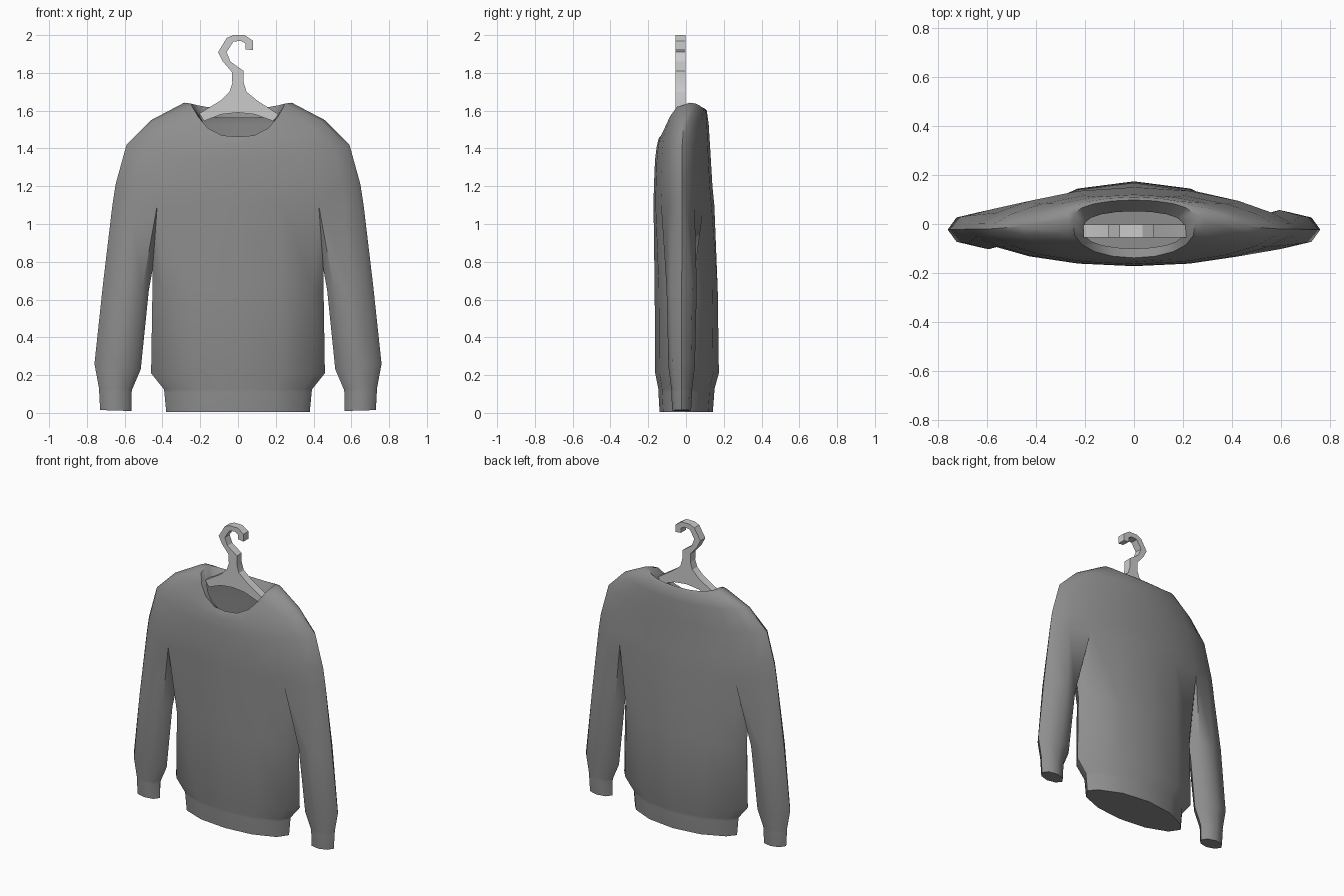
import bpy, bmesh
from math import sin, cos, radians

if "Cube" in bpy.data.objects:
    bpy.data.objects.remove(bpy.data.objects["Cube"])


def finish(bm, name, angle):
    bmesh.ops.recalc_face_normals(bm, faces=bm.faces)
    me = bpy.data.meshes.new(name)
    bm.to_mesh(me)
    bm.free()
    ob = bpy.data.objects.new(name, me)
    bpy.context.collection.objects.link(ob)
    bpy.ops.object.select_all(action='DESELECT')
    bpy.context.view_layer.objects.active = ob
    ob.select_set(True)
    bpy.ops.object.shade_smooth_by_angle(angle=radians(angle))
    return ob


def bridge(bm, a, b):
    n = len(a)
    for i in range(n):
        j = (i + 1) % n
        bm.faces.new((a[i], a[j], b[j], b[i]))


bm = bmesh.new()

# Chest, shoulders and neck: rings from armpit height up to the rolled collar
# tip x, tip y, tip z, front y, front z, back y, back z, dip power, front and back depth power
upper = [
    (.665, -.02, 1.10, -.172, 1.10, .150, 1.10, 2, 1.15, 1.5),
    (.648, -.02, 1.21, -.170, 1.20, .140, 1.20, 2, 1.15, 1.5),
    (.590, -.02, 1.42, -.164, 1.34, .128, 1.40, 2, 1.15, 1.4),
    (.460, -.01, 1.55, -.155, 1.41, .120, 1.53, 2, 1.1, 1.2),
    (.285, .02, 1.642, -.145, 1.452, .110, 1.60, 3, .8, .8),
    (.250, .01, 1.638, -.138, 1.462, .098, 1.612, 3, .7, .7),
    (.205, -.02, 1.575, -.100, 1.435, .052, 1.56, 3, .7, .7),
]
cols = [-75, -58, -40, -20, 0, 20, 40, 58, 75]
ring_angles = [(-90, 0)] + [(t, 0) for t in cols] + [(90, 0)] + [(t, 1) for t in reversed(cols)]
rings = []
for tx, ty, tz, fy, fz, by, bz, p, qf, qb in upper:
    ring = []
    for t, back in ring_angles:
        s, c = sin(radians(t)), max(0, cos(radians(t))) ** (qb if back else qf)
        yc, zc = (by, bz) if back else (fy, fz)
        ring.append(bm.verts.new((tx * s, ty + (yc - ty) * c, zc + (tz - zc) * abs(s) ** p)))
    rings.append(ring)
for a, b in zip(rings, rings[1:]):
    bridge(bm, a, b)
base = rings[0]
pit_r = bm.verts.new((.452, -.015, .76))
pit_l = bm.verts.new((-.452, -.015, .76))

# Torso down to the gathered hem: z, half width, front y, back y
prev = base[3:8] + [pit_r] + base[13:18] + [pit_l]
tcols = [-62, -30, 0, 30, 62]
tang = [(t, 0) for t in tcols] + [(90, 0)] + [(t, 1) for t in reversed(tcols)] + [(-90, 0)]
for z, hw, fy, by in [(.65, .453, -.166, .168), (.21, .46, -.163, .174),
                      (.125, .392, -.146, .15), (.11, .39, -.146, .15), (.004, .38, -.14, .142)]:
    ring = [bm.verts.new((hw * sin(radians(t)),
                          (by if k else fy) * max(0, cos(radians(t))) ** (1.3 if k else 1), z))
            for t, k in tang]
    bridge(bm, prev, ring)
    prev = ring
bm.faces.new(prev)

# Sleeves down to the cuffs: inner x, inner z, outer x, outer z, half depth
sleeve = [(.472, .65, .715, .68, .08), (.515, .23, .76, .26, .07),
          (.56, .125, .735, .125, .055), (.563, .11, .735, .11, .055), (.565, .01, .73, .015, .05)]
for side, prev in ((1, base[7:14] + [pit_r]), (-1, base[17:20] + base[0:4] + [pit_l])):
    for xi, zi, xo, zo, d in sleeve:
        ring = []
        for k in range(8):
            a = radians(-135 + 45 * k) * side
            f = (cos(a) + 1) / 2
            ring.append(bm.verts.new((side * (xi + (xo - xi) * f), -.023 + d * sin(a), zi + (zo - zi) * f)))
        bridge(bm, prev, ring)
        prev = ring
    bm.faces.new(prev)
sweater = finish(bm, "sweater", 50)
wool = bpy.data.materials.new("dark_wool")
wool.diffuse_color = (.27, .27, .27, 1)
wool.use_nodes = True
wool.node_tree.nodes["Principled BSDF"].inputs["Base Color"].default_value = wool.diffuse_color
sweater.data.materials.append(wool)

# Hanger: flat outline with hook, extruded front to back
outline = [
    (-.205, 1.585), (-.09, 1.655), (-.045, 1.70), (-.03, 1.745), (-.033, 1.805), (-.08, 1.86),
    (-.105, 1.91), (-.06, 1.985), (-.025, 2.0), (.035, 2.0), (.08, 1.97), (.08, 1.92),
    (.04, 1.925), (.04, 1.955), (.015, 1.97), (-.025, 1.965), (-.06, 1.91), (-.04, 1.86),
    (.03, 1.81), (.03, 1.75), (.045, 1.70), (.10, 1.655), (.215, 1.58), (.185, 1.545),
    (.09, 1.58), (0, 1.59), (-.09, 1.58), (-.18, 1.545),
]
bm = bmesh.new()
face = bm.faces.new([bm.verts.new((x, -.055, z)) for x, z in outline])
ext = bmesh.ops.extrude_face_region(bm, geom=[face])
bmesh.ops.translate(bm, vec=(0, .052, 0),
                    verts=[v for v in ext["geom"] if isinstance(v, bmesh.types.BMVert)])
finish(bm, "hanger", 20)
